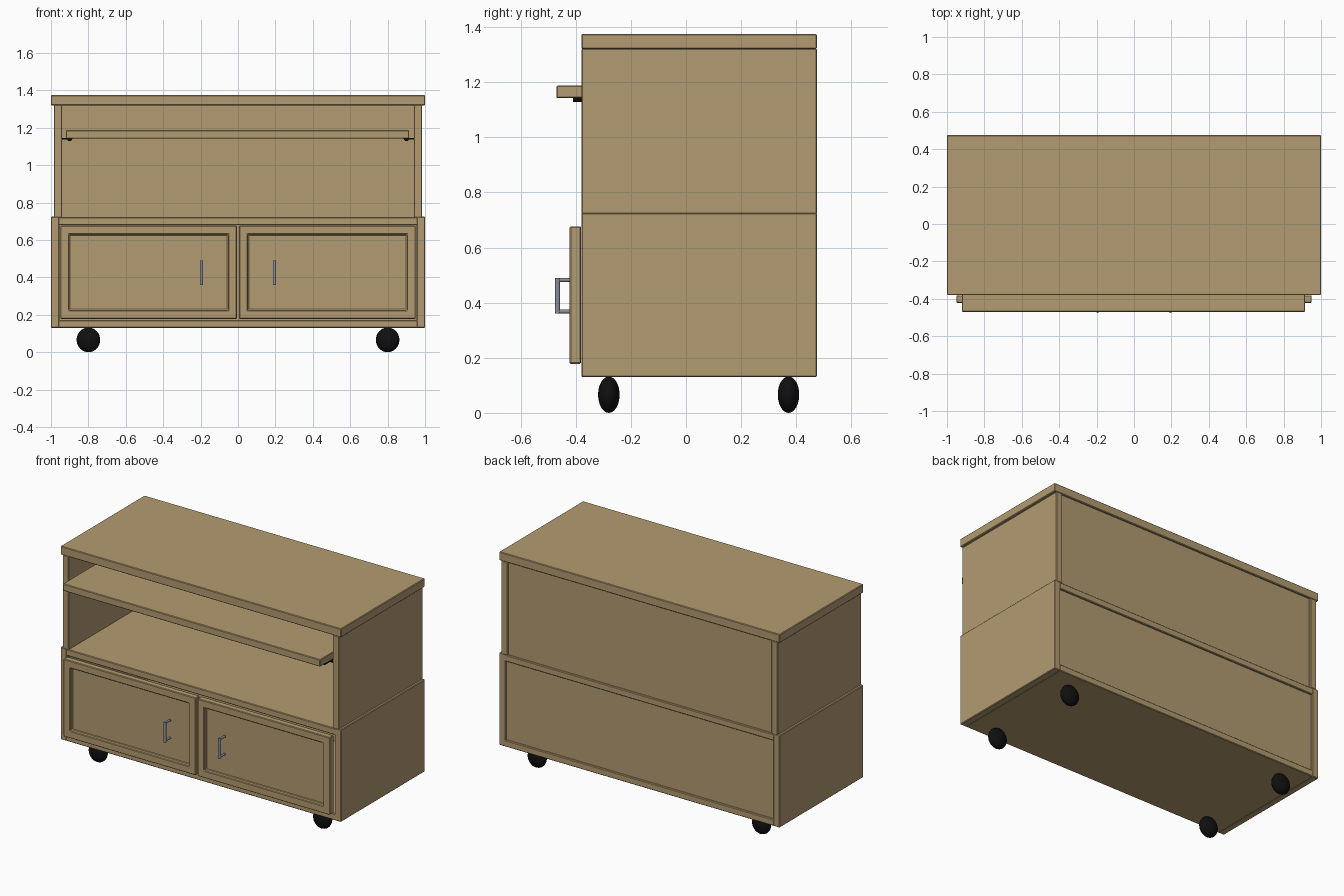
import bpy, bmesh
from mathutils import Vector

cube = bpy.data.objects.get("Cube")
if cube:
    bpy.data.objects.remove(cube, do_unlink=True)


def material(name, color, roughness=0.6):
    m = bpy.data.materials.new(name)
    m.use_nodes = True
    m.diffuse_color = (*color, 1)
    bsdf = m.node_tree.nodes["Principled BSDF"]
    bsdf.inputs["Base Color"].default_value = (*color, 1)
    bsdf.inputs["Roughness"].default_value = roughness
    return m


WOOD = material("light wood", (0.45, 0.33, 0.165))
BLACK = material("black rubber", (0.005, 0.005, 0.005))
METAL = material("grey metal", (0.25, 0.28, 0.33), 0.4)


def make_object(name, bm, mat):
    mesh = bpy.data.meshes.new(name)
    bm.to_mesh(mesh)
    bm.free()
    mesh.materials.append(mat)
    ob = bpy.data.objects.new(name, mesh)
    bpy.context.collection.objects.link(ob)
    return ob


def box(name, x, y, z, mat=WOOD, bevel=0.004, recess=None):
    """Board from (min, max) ranges; recess = (frame width, depth) on the front."""
    bm = bmesh.new()
    bmesh.ops.create_cube(bm, size=1)
    for v in bm.verts:
        v.co = Vector([r[0] + (c + 0.5) * (r[1] - r[0]) for c, r in zip(v.co, (x, y, z))])
    if recess:
        bm.normal_update()
        front = min(bm.faces, key=lambda f: f.calc_center_median().y)
        bmesh.ops.inset_region(bm, faces=[front], thickness=recess[0])
        # a second inset gives the panel its upright walls
        bmesh.ops.inset_region(bm, faces=[front], thickness=0.0005)
        for v in front.verts:
            v.co.y += recess[1]
    ob = make_object(name, bm, mat)
    if bevel:
        mod = ob.modifiers.new("soft edges", "BEVEL")
        mod.width = bevel
        mod.segments = 1
        mod.limit_method = "ANGLE"
    return ob


def rod(name, start, end, radius, mat):
    start, end = Vector(start), Vector(end)
    axis = end - start
    bm = bmesh.new()
    bmesh.ops.create_cone(bm, cap_ends=True, segments=16, radius1=radius,
                          radius2=radius, depth=axis.length)
    turn = axis.to_track_quat("Z", "Y")
    for v in bm.verts:
        v.co = turn @ v.co + (start + end) / 2
    smooth(make_object(name, bm, mat))


def smooth(ob):
    bpy.ops.object.select_all(action="DESELECT")
    ob.select_set(True)
    bpy.context.view_layer.objects.active = ob
    bpy.ops.object.shade_smooth_by_angle()


def span(a, b):
    return tuple(sorted((a, b)))


DEPTH = (-0.38, 0.475)

# Horizontal boards
box("top_board", (-1, 1), DEPTH, (1.32, 1.375))
box("middle_board", (-0.96, 0.96), DEPTH, (0.68, 0.722))
box("bottom_board", (-0.96, 0.96), DEPTH, (0.13, 0.172))

# Back panels, set slightly inside the frame
box("upper_back_panel", (-0.94, 0.94), (0.445, 0.463), (0.72, 1.32), bevel=0)
box("lower_back_panel", (-0.96, 0.96), (0.445, 0.463), (0.17, 0.69), bevel=0)

# Sliding shelf
box("sliding_shelf", (-0.92, 0.915), (-0.47, 0.36), (1.142, 1.188))

for side, s in (("left", 1), ("right", -1)):
    # Side walls
    box(f"{side}_upper_wall", span(s * 0.94, s * 0.985), DEPTH, (0.72, 1.322))
    box(f"{side}_lower_wall", span(s * 0.955, s), DEPTH, (0.13, 0.725))

    # Shelf runner and its hidden bracket to the wall
    rod(f"{side}_shelf_runner", (s * 0.9, -0.41, 1.142), (s * 0.9, 0.36, 1.142), 0.014, BLACK)
    box(f"{side}_runner_bracket", span(s * 0.9, s * 0.945), (-0.37, 0.36), (1.136, 1.144), BLACK, 0)

    # Framed door and its pull
    box(f"{side}_door", span(s * 0.006, s * 0.95), (-0.422, -0.381), (0.178, 0.677),
        recess=(0.067, 0.025))
    hx = s * 0.195
    rod(f"{side}_handle_bar", (hx, -0.466, 0.36), (hx, -0.466, 0.49), 0.009, METAL)
    for place, z in (("lower", 0.368), ("upper", 0.482)):
        rod(f"{side}_handle_{place}_post", (hx, -0.466, z), (hx, -0.415, z), 0.007, METAL)

    # Casters
    for end, y in (("front", -0.28), ("back", 0.372)):
        bm = bmesh.new()
        bmesh.ops.create_uvsphere(bm, u_segments=32, v_segments=16, radius=1)
        for v in bm.verts:
            v.co = Vector((v.co.x * 0.063, v.co.y * 0.039, v.co.z * 0.066)) \
                + Vector((s * 0.8, y, 0.066))
        smooth(make_object(f"{end}_{side}_wheel", bm, BLACK))
